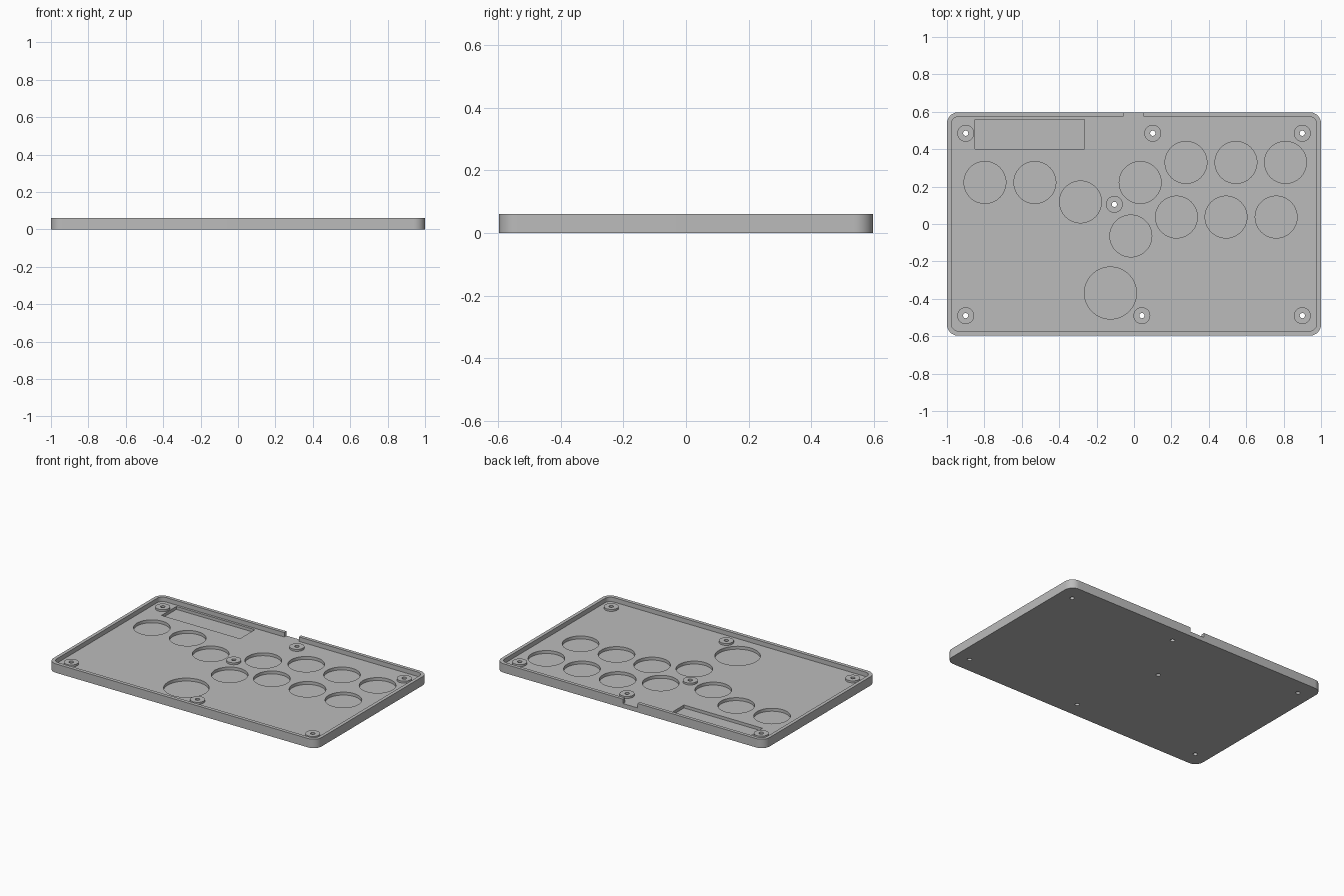
import bpy, bmesh, math

cube = bpy.data.objects.get("Cube")
if cube:
    bpy.data.objects.remove(cube, do_unlink=True)

HEIGHT, FLOOR, RECESS, BOSS_TOP = 0.06, 0.03, 0.01, 0.043
SCREW_R, BOSS_R = 0.014, 0.045

grey = bpy.data.materials.new("plain grey")
grey.use_nodes = True
grey.diffuse_color = (0.5, 0.5, 0.5, 1)
grey.node_tree.nodes["Principled BSDF"].inputs["Base Color"].default_value = (0.5, 0.5, 0.5, 1)


def rounded_rect(x0, x1, y0, y1, r, steps=12):
    corners = [(x1 - r, y1 - r), (x0 + r, y1 - r), (x0 + r, y0 + r), (x1 - r, y0 + r)]
    return [(cx + r * math.cos(a), cy + r * math.sin(a))
            for i, (cx, cy) in enumerate(corners)
            for a in [(i + k / steps) * math.pi / 2 for k in range(steps + 1)]]


def circle(x, y, r, n=64):
    return [(x + r * math.cos(math.tau * k / n), y + r * math.sin(math.tau * k / n))
            for k in range(n)]


def rect(x0, x1, y0, y1):
    return [(x0, y0), (x1, y0), (x1, y1), (x0, y1)]


def prisms(name, outlines, z0, z1):
    """One object holding an upright prism for each outline."""
    bm = bmesh.new()
    for pts in outlines:
        face = bm.faces.new([bm.verts.new((x, y, z0)) for x, y in pts])
        top = bmesh.ops.extrude_face_region(bm, geom=[face])["geom"]
        bmesh.ops.translate(bm, vec=(0, 0, z1 - z0),
                            verts=[v for v in top if isinstance(v, bmesh.types.BMVert)])
    bmesh.ops.recalc_face_normals(bm, faces=bm.faces)
    mesh = bpy.data.meshes.new(name)
    bm.to_mesh(mesh)
    bm.free()
    mesh.materials.append(grey)
    obj = bpy.data.objects.new(name, mesh)
    bpy.context.collection.objects.link(obj)
    return obj


def combine(target, tool, operation):
    """Apply a boolean and discard the helper."""
    bpy.context.view_layer.objects.active = target
    mod = target.modifiers.new(tool.name, "BOOLEAN")
    mod.object, mod.operation, mod.solver = tool, operation, "EXACT"
    bpy.ops.object.modifier_apply(modifier=mod.name)
    bpy.data.objects.remove(tool, do_unlink=True)


# Tray with a thin rim
tray = prisms("case_tray", [rounded_rect(-1, 1, -0.597, 0.597, 0.06)], 0, HEIGHT)
combine(tray, prisms("pocket", [rounded_rect(-0.977, 0.977, -0.573, 0.574, 0.04)],
                     FLOOR, 0.1), "DIFFERENCE")

# Cable notch through the back rim
combine(tray, prisms("cable_notch", [rect(-0.057, 0.052, 0.55, 0.65)], FLOOR, 0.1), "DIFFERENCE")

# Round button recesses and the long rectangular one
buttons = [(-0.797, 0.222), (-0.53, 0.222), (-0.286, 0.118), (0.033, 0.222),
           (0.278, 0.329), (0.545, 0.329), (0.81, 0.329), (-0.017, -0.064),
           (0.227, 0.037), (0.492, 0.037), (0.76, 0.037)]
recesses = [circle(x, y, 0.112) for x, y in buttons]
recesses += [circle(-0.126, -0.369, 0.139), rect(-0.85, -0.265, 0.4, 0.558)]
combine(tray, prisms("recesses", recesses, RECESS, 0.1), "DIFFERENCE")

# Screw bosses with through holes
screws = [(-0.9, 0.485), (0.1, 0.485), (0.9, 0.485), (-0.105, 0.105),
          (-0.9, -0.49), (0.042, -0.49), (0.9, -0.49)]
combine(tray, prisms("bosses", [circle(x, y, BOSS_R, 40) for x, y in screws],
                     0.02, BOSS_TOP), "UNION")
combine(tray, prisms("screw_holes", [circle(x, y, SCREW_R, 24) for x, y in screws],
                     -0.1, 0.1), "DIFFERENCE")

# Smooth round walls, crisp edges
bpy.ops.object.select_all(action="DESELECT")
tray.select_set(True)
bpy.context.view_layer.objects.active = tray
bpy.ops.object.shade_smooth_by_angle(angle=math.radians(30))
